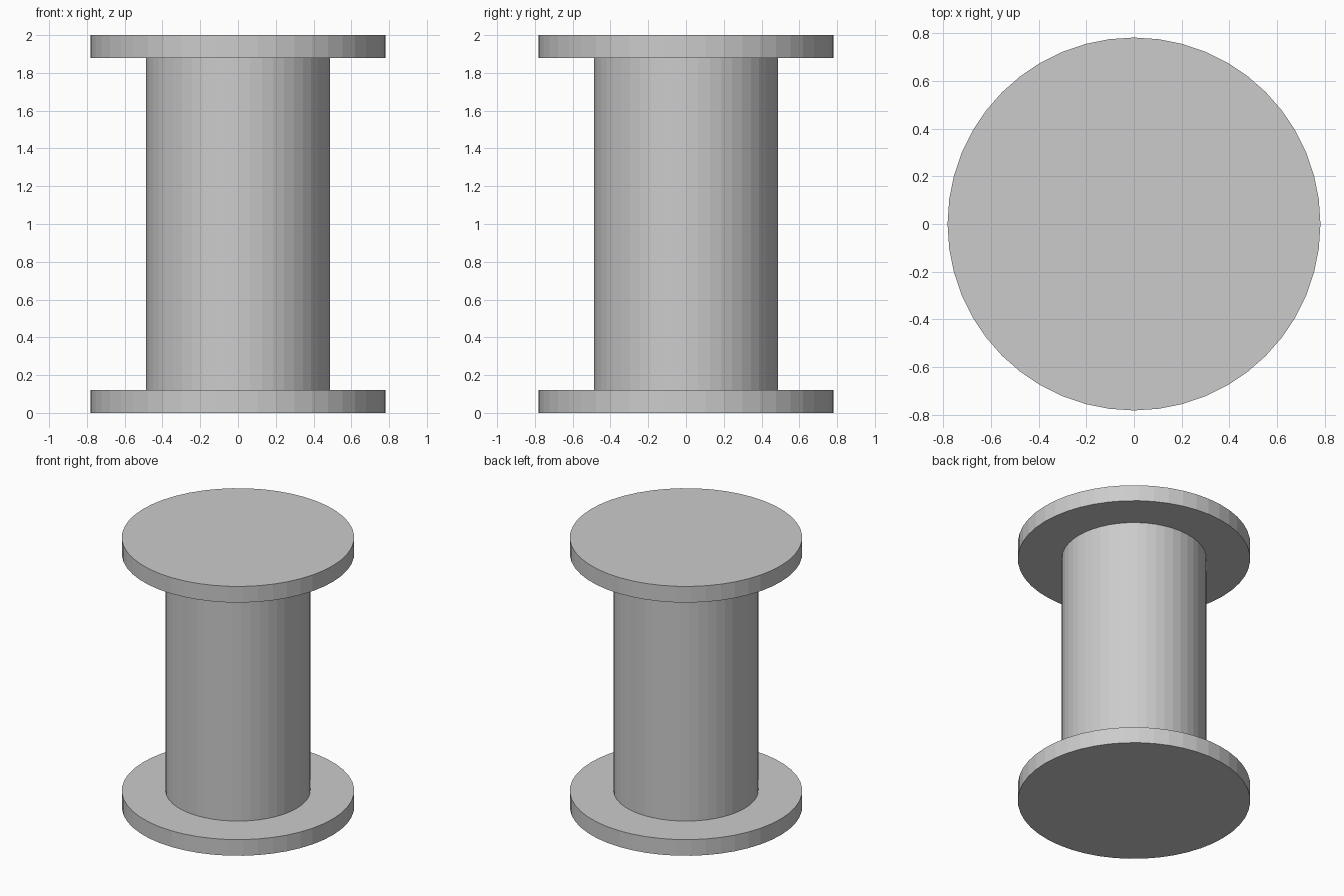
import bpy

if "Cube" in bpy.data.objects:
    bpy.data.objects.remove(bpy.data.objects["Cube"])

SIDES = 48
HEIGHT = 2.0
FLANGE_R, FLANGE_T = 0.782, 0.12
CORE_R = 0.487


def disc(name, radius, z0, z1):
    bpy.ops.mesh.primitive_cylinder_add(
        vertices=SIDES, radius=radius, depth=z1 - z0, location=(0, 0, (z0 + z1) / 2))
    obj = bpy.context.object
    obj.name = name
    return obj


# End flanges
disc("bottom_flange", FLANGE_R, 0, FLANGE_T)
disc("top_flange", FLANGE_R, HEIGHT - FLANGE_T, HEIGHT)

# Central core between the flanges
disc("core", CORE_R, FLANGE_T, HEIGHT - FLANGE_T)
